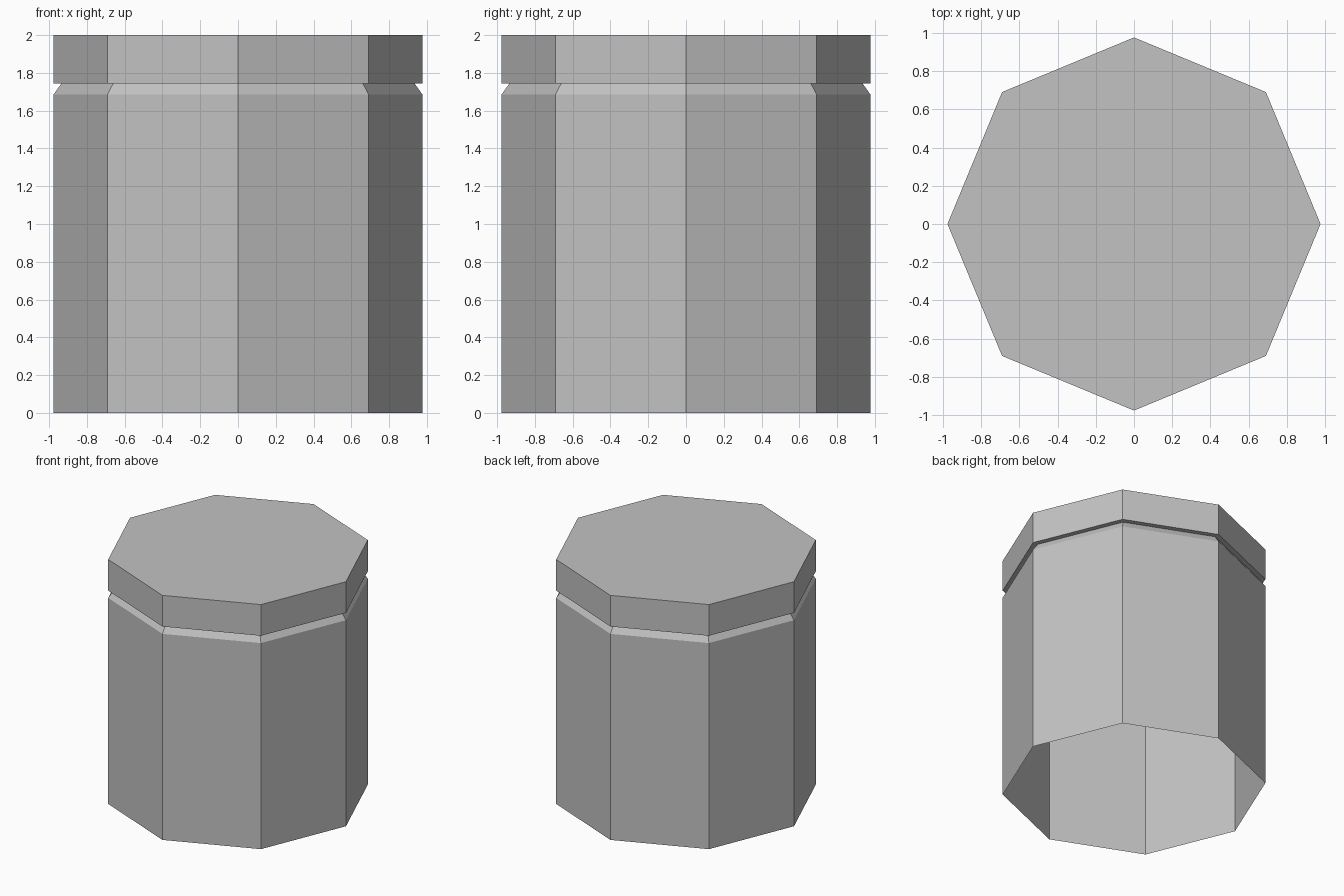
import bpy
import bmesh
from math import cos, sin, tau

SIDES = 8
RADIUS = 0.977
NECK = 0.934

default = bpy.data.objects.get("Cube")
if default:
    bpy.data.objects.remove(default, do_unlink=True)

# Single grey material
grey = bpy.data.materials.new("stone grey")
grey.use_nodes = True
colour = (0.54, 0.54, 0.54, 1)
grey.diffuse_color = colour
grey.node_tree.nodes["Principled BSDF"].inputs["Base Color"].default_value = colour


def octagonal_shell(name, profile, cap_top=False):
    """Sweep a (radius, height) profile round the z axis with flat sides."""
    bm = bmesh.new()
    rings = [[bm.verts.new((r * cos(tau * i / SIDES), r * sin(tau * i / SIDES), z))
              for i in range(SIDES)] for r, z in profile]
    for low, high in zip(rings, rings[1:]):
        for i in range(SIDES):
            j = (i + 1) % SIDES
            bm.faces.new((low[i], low[j], high[j], high[i]))
    if cap_top:
        bm.faces.new(rings[-1])
    mesh = bpy.data.meshes.new(name)
    bm.to_mesh(mesh)
    bm.free()
    mesh.materials.append(grey)
    obj = bpy.data.objects.new(name, mesh)
    bpy.context.collection.objects.link(obj)
    return obj


# Column body, open underneath, with a chamfered shoulder
octagonal_shell("column_body", [(RADIUS, 0), (RADIUS, 1.685), (NECK, 1.745)])

# Cap slab with a narrow overhanging underside
octagonal_shell("cap_slab", [(NECK, 1.745), (RADIUS, 1.745), (RADIUS, 2)], cap_top=True)
